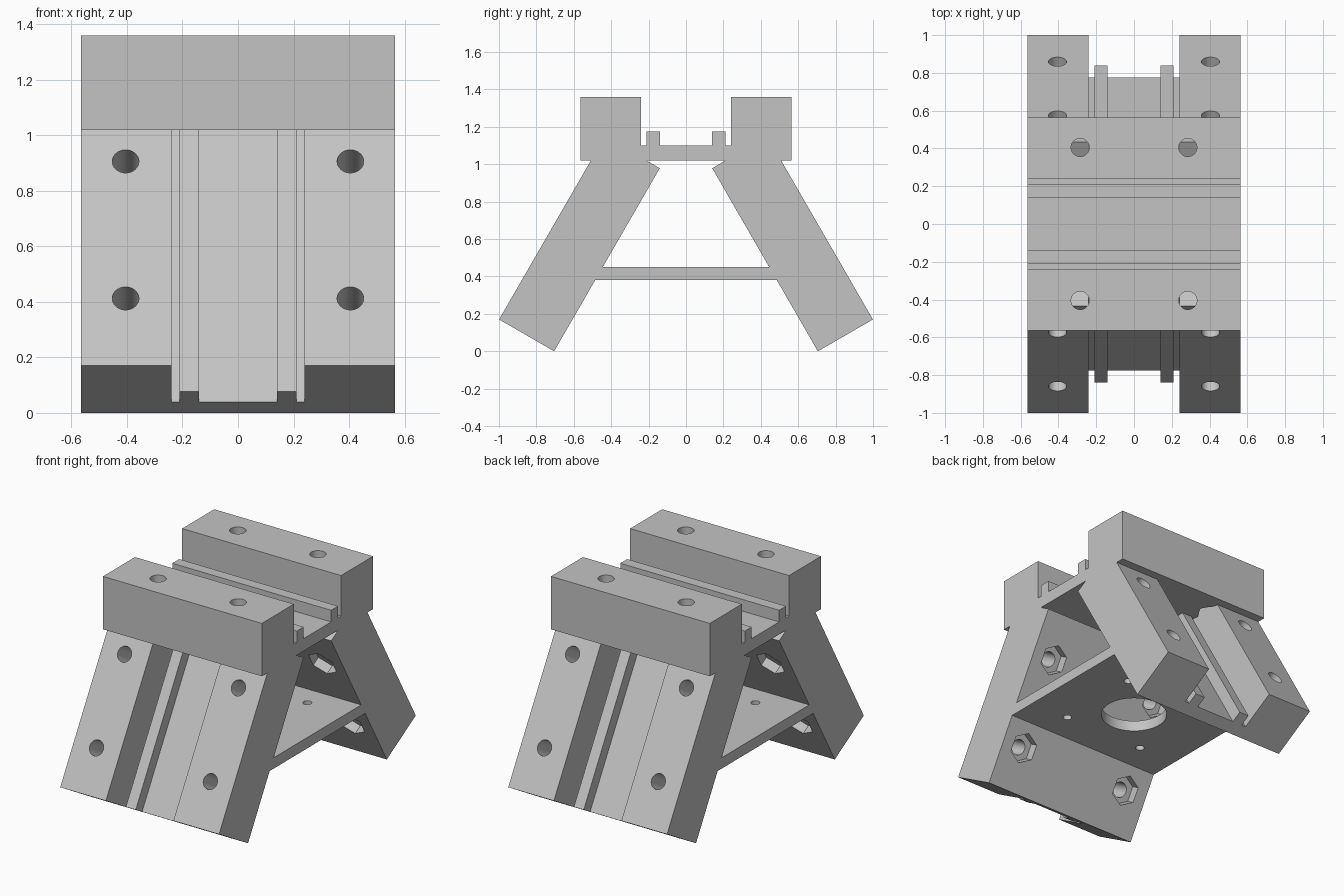
import bpy
import bmesh
import math
from mathutils import Matrix, Vector

if "Cube" in bpy.data.objects:
    bpy.data.objects.remove(bpy.data.objects["Cube"], do_unlink=True)

HALF = 0.565       # half side of each square rail block
THICK = 0.34       # block thickness
FLOOR = 0.08       # thickness left under the channel
RIB = 0.155        # height of the ribs
BASE_Z = 1.02      # underside of the top block


def make_object(name, bm):
    bmesh.ops.recalc_face_normals(bm, faces=bm.faces[:])
    mesh = bpy.data.meshes.new(name)
    bm.to_mesh(mesh)
    bm.free()
    obj = bpy.data.objects.new(name, mesh)
    bpy.context.collection.objects.link(obj)
    return obj


def prisms(name, centres, radius, bottom, top, sides):
    """Upright prisms at the given centres, in one mesh."""
    bm = bmesh.new()
    for x, y in centres:
        place = Matrix.Translation((x, y, (bottom + top) / 2))
        bmesh.ops.create_cone(bm, cap_ends=True, segments=sides, radius1=radius,
                              radius2=radius, depth=top - bottom, matrix=place)
    return make_object(name, bm)


def combine(target, tool, operation):
    """Apply an exact boolean and discard the tool."""
    tool.hide_render = True
    mod = target.modifiers.new("combine", 'BOOLEAN')
    mod.object, mod.operation, mod.solver = tool, operation, 'EXACT'
    bpy.context.view_layer.update()
    graph = bpy.context.evaluated_depsgraph_get()
    mesh = bpy.data.meshes.new_from_object(target.evaluated_get(graph))
    target.modifiers.clear()
    target.data = mesh
    bpy.data.objects.remove(tool, do_unlink=True)


def corners(x, y):
    return [(sx * x, sy * y) for sx in (-1, 1) for sy in (-1, 1)]


def rail_block(name, matrix):
    """Square block with a ribbed channel, four bolt holes and nut pockets."""
    right = [(0.14, FLOOR), (0.14, RIB), (0.21, RIB), (0.21, FLOOR),
             (0.24, FLOOR), (0.24, THICK), (HALF, THICK), (HALF, 0)]
    profile = right + [(-x, z) for x, z in reversed(right)]
    bm = bmesh.new()
    face = bm.faces.new([bm.verts.new((x, -HALF, z)) for x, z in profile])
    grown = bmesh.ops.extrude_face_region(bm, geom=[face])["geom"]
    for v in grown:
        if isinstance(v, bmesh.types.BMVert):
            v.co.y = HALF
    block = make_object(name, bm)
    holes = corners(0.405, 0.285)
    combine(block, prisms("bolt_cutter", holes, 0.048, -0.1, 0.5, 32), 'DIFFERENCE')
    combine(block, prisms("nut_cutter", holes, 0.095, -0.1, 0.06, 6), 'DIFFERENCE')
    block.data.transform(matrix)
    return block


def frame(across, along, out, origin):
    m = Matrix((across, along, out)).transposed().to_4x4()
    m.translation = origin
    return m


# Top block, channel running from side to side
bracket = rail_block("rail_bracket", frame((0, 1, 0), (-1, 0, 0), (0, 0, 1),
                                           Vector((0, 0, BASE_Z))))

# Two legs splayed by thirty degrees
s, c = math.sin(math.radians(30)), math.cos(math.radians(30))
along = Vector((0, s, c))
front = frame((1, 0, 0), along, (0, -c, s), Vector((0, -0.705, 0)) + along * HALF)
turn = Matrix.Diagonal((-1, -1, 1, 1))
front_leg = rail_block("front_leg", front)
back_leg = rail_block("back_leg", turn @ front)

# Cross plate with a large centre hole and four screw holes
bm = bmesh.new()
bmesh.ops.create_cube(bm, size=1, matrix=Matrix.Translation((0, 0, 0.415))
                      @ Matrix.Diagonal((2 * HALF, 1.02, 0.07, 1)))
plate = make_object("cross_plate", bm)
combine(plate, prisms("centre_cutter", [(0, 0)], 0.2, 0.3, 0.55, 64), 'DIFFERENCE')
combine(plate, prisms("screw_cutter", corners(0.29, 0.29), 0.027, 0.3, 0.55, 24), 'DIFFERENCE')

# Fuse into one solid bracket
for part in (front_leg, back_leg, plate):
    combine(bracket, part, 'UNION')

# Plain grey finish
grey = bpy.data.materials.new("plain_grey")
colour = (0.55, 0.55, 0.55, 1)
grey.use_nodes = True
grey.diffuse_color = colour
grey.node_tree.nodes["Principled BSDF"].inputs["Base Color"].default_value = colour
bracket.data.materials.clear()
bracket.data.materials.append(grey)
for poly in bracket.data.polygons:
    poly.material_index = 0

for other in bpy.context.selected_objects:
    other.select_set(False)
bracket.select_set(True)
bpy.context.view_layer.objects.active = bracket
bpy.ops.object.shade_smooth_by_angle(angle=math.radians(30))
